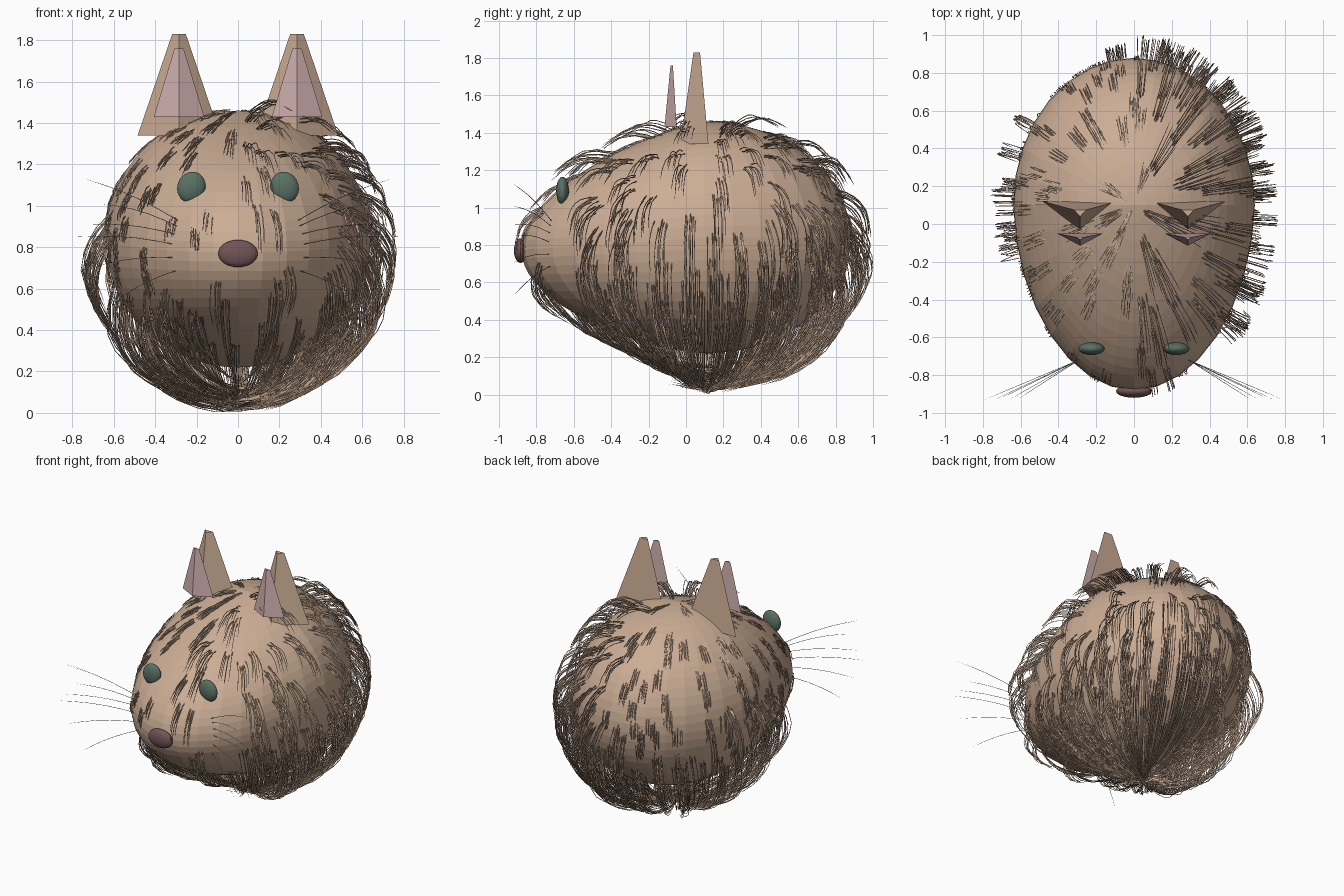
import bpy, bmesh, math, random
from mathutils import Vector, Matrix

if "Cube" in bpy.data.objects:
    bpy.data.objects.remove(bpy.data.objects["Cube"])

random.seed(11)
rad = math.radians


def material(name, rgb):
    m = bpy.data.materials.new(name)
    m.diffuse_color = (*rgb, 1)
    m.use_nodes = True
    m.node_tree.nodes["Principled BSDF"].inputs["Base Color"].default_value = m.diffuse_color
    return m


TAN = material("tan_fur", (0.60, 0.42, 0.30))
PINK = material("pink_inner_ear", (0.62, 0.42, 0.42))
GREEN = material("green_eye", (0.10, 0.165, 0.125))
PLUM = material("plum_nose", (0.17, 0.09, 0.095))
GREY = material("grey_whisker", (0.30, 0.34, 0.38))


def finish(bm, name, mat):
    bmesh.ops.recalc_face_normals(bm, faces=bm.faces)
    mesh = bpy.data.meshes.new(name)
    bm.to_mesh(mesh)
    bm.free()
    mesh.materials.append(mat)
    obj = bpy.data.objects.new(name, mesh)
    bpy.context.collection.objects.link(obj)
    return obj


def egg(u):
    """Map a point on the unit sphere to the egg-shaped body with a low snout."""
    s = max(0.0, -u.y)
    y = 0.10 + u.y * (0.98 if u.y < 0 else 0.78)
    squash = 1 - (0.22 if u.z > 0 else 0.25) * s
    return Vector((u.x * 0.64 * (1 - 0.04 * s), y, 0.84 - 0.065 * s + u.z * 0.62 * squash))


def direction(theta, phi):
    return Vector((math.sin(theta) * math.cos(phi), math.sin(theta) * math.sin(phi), math.cos(theta)))


def strand(bm, pts, radius):
    """Thin three-sided tapered hair along a list of points."""
    rings = []
    for i, p in enumerate(pts[:-1]):
        t = (pts[i + 1] - p).normalized()
        a = t.orthogonal() if abs(t.z) > 0.99 else t.cross(Vector((0, 0, 1)))
        a.normalize()
        b = t.cross(a)
        r = radius * (1 - 0.4 * i / len(pts))
        rings.append([bm.verts.new(p + r * (a * math.cos(k) + b * math.sin(k)))
                      for k in (0, 2.0944, 4.18879)])
    tip = bm.verts.new(pts[-1])
    for r0, r1 in zip(rings, rings[1:]):
        for k in range(3):
            j = (k + 1) % 3
            bm.faces.new((r0[k], r0[j], r1[j], r1[k]))
    for k in range(3):
        bm.faces.new((rings[-1][k], rings[-1][(k + 1) % 3], tip))


def ellipsoid(name, loc, size, mat, tilt=0):
    bm = bmesh.new()
    bmesh.ops.create_uvsphere(bm, u_segments=24, v_segments=14, radius=1)
    m = Matrix.Translation(loc) @ Matrix.Rotation(tilt, 4, 'Y') @ Matrix.Diagonal((*size, 1))
    bm.transform(m)
    return finish(bm, name, mat)


def ear(name, x, half, top_half, ys, top_ys, z0, z1, mat):
    """Three-sided truncated spike: flat back, ridge at the front."""
    bm = bmesh.new()
    loops = []
    for h, (front, back), z in ((half, ys, z0), (top_half, top_ys, z1)):
        loops.append([bm.verts.new(c) for c in
                      ((x - h, back, z), (x, front, z), (x + h, back, z))])
    lo, hi = loops
    bm.faces.new(lo)
    bm.faces.new(hi)
    for k in range(3):
        j = (k + 1) % 3
        bm.faces.new((lo[k], lo[j], hi[j], hi[k]))
    return finish(bm, name, mat)


# Body
bm = bmesh.new()
bmesh.ops.create_uvsphere(bm, u_segments=32, v_segments=32, radius=1)
for v in bm.verts:
    v.co = egg(v.co.copy())
finish(bm, "body", TAN)

# Nose, eyes and ears
ellipsoid("nose", (0, -0.885, 0.77), (0.095, 0.035, 0.066), PLUM)
for side, tag in ((-1, "left"), (1, "right")):
    ellipsoid("eye_" + tag, (side * 0.225, -0.66, 1.09), (0.068, 0.034, 0.076), GREEN, side * rad(-20))
    ear("outer_ear_" + tag, side * 0.285, 0.20, 0.033, (-0.03, 0.12), (0.04, 0.075), 1.34, 1.83, TAN)
    ear("inner_ear_" + tag, side * 0.285, 0.122, 0.022, (-0.115, -0.05), (-0.083, -0.07), 1.43, 1.76, PINK)

# Whiskers fanning out of each cheek
bm = bmesh.new()
for side in (-1, 1):
    for z0, x1, z1 in ((0.93, 0.74, 1.13), (0.90, 0.66, 1.01), (0.86, 0.74, 0.91),
                       (0.81, 0.79, 0.85), (0.75, 0.72, 0.70), (0.69, 0.62, 0.52)):
        a = Vector((side * 0.29, -0.72, z0))
        b = Vector((side * x1, -0.93, z1))
        pts = [a.lerp(b, t / 5) + Vector((0, 0, 0.02 * math.sin(math.pi * t / 5))) for t in range(6)]
        strand(bm, pts, 0.002)
finish(bm, "whiskers", GREY)


# Hair: combed tufts that lift off the skin and follow the body downward
def tuft(bm, theta, phi, lift, sweep):
    width = 0.045 / max(0.25, math.sin(theta)) / 0.7
    for k in range(7):
        p = phi + width * (k / 6 - 0.5) + random.uniform(-0.015, 0.015)
        t0 = theta + random.uniform(-0.04, 0.04)
        end = min(t0 + sweep * random.uniform(0.8, 1.15), rad(194))
        bend = random.uniform(0.92, 1.06)
        pts = []
        for i in range(8):
            t = i / 7
            u = direction(t0 + (end - t0) * t, p)
            out = Vector((u.x / 0.64, u.y / 0.88, u.z / 0.62)).normalized()
            rise = lift * bend * math.sin(min(1, t * 1.5) * math.pi / 2)
            pts.append(egg(u) + out * (rise + random.uniform(-0.004, 0.004) + 0.002))
            pts[-1].z = max(pts[-1].z, 0.004)
        strand(bm, pts, 0.003)


bm = bmesh.new()
for row in range(13):
    theta0 = rad(7 + row * 10.5)
    count = max(8, int(36 * math.sin(theta0)))
    for c in range(count):
        theta = theta0 + random.uniform(-0.08, 0.08)
        phi = 2 * math.pi * (c + random.uniform(0.2, 0.8)) / count
        root = egg(direction(theta, phi))
        low = min(1, max(0, (theta - rad(55)) / rad(60)))
        full = root.x > 0.03
        face = root.y < -0.5 and abs(root.x) < 0.42
        if random.random() > (0.85 if full else 0.65):
            continue
        if face and random.random() > 0.25:
            continue
        if abs(abs(root.x) - 0.225) < 0.1 and root.y < -0.45 and root.z > 1.0:
            continue
        lift = 0.09 + 0.095 * low
        sweep = rad(17 + 30 * low)
        if not full and theta < rad(108):
            # the left side lies flat
            lift, sweep = 0.006, rad(11)
        if face:
            lift *= 0.4
            sweep = min(sweep, rad(22))
        elif root.y < -0.2 and theta > rad(95):
            lift *= 0.7
        tuft(bm, theta, phi, lift, sweep)

# Loose tufts on the left flank and at the back
for theta, phi in ((80, 160), (82, 176), (86, 181), (84, 187), (88, 194), (92, 172), (94, 190),
                   (84, 147), (92, 100), (88, 96)):
    tuft(bm, rad(theta), rad(phi), 0.13, rad(40))

# Long fringe gathered under the belly, short and thin below the snout
for c in range(56):
    phi = 2 * math.pi * c / 56 + random.uniform(-0.06, 0.06)
    front = max(0, -math.sin(phi))
    if front > 0.75 and random.random() > 0.5:
        continue
    lift = (0.20 - 0.13 * front ** 2) * random.uniform(0.65, 1.05)
    tuft(bm, rad(random.uniform(108, 145)), phi, lift, rad(48))

# Loose hanging ends below the belly
for c in range(16):
    phi = 2 * math.pi * c / 16 + random.uniform(-0.1, 0.1)
    tuft(bm, rad(random.uniform(145, 158)), phi, random.uniform(0.11, 0.2), rad(36))
finish(bm, "hair", TAN)
